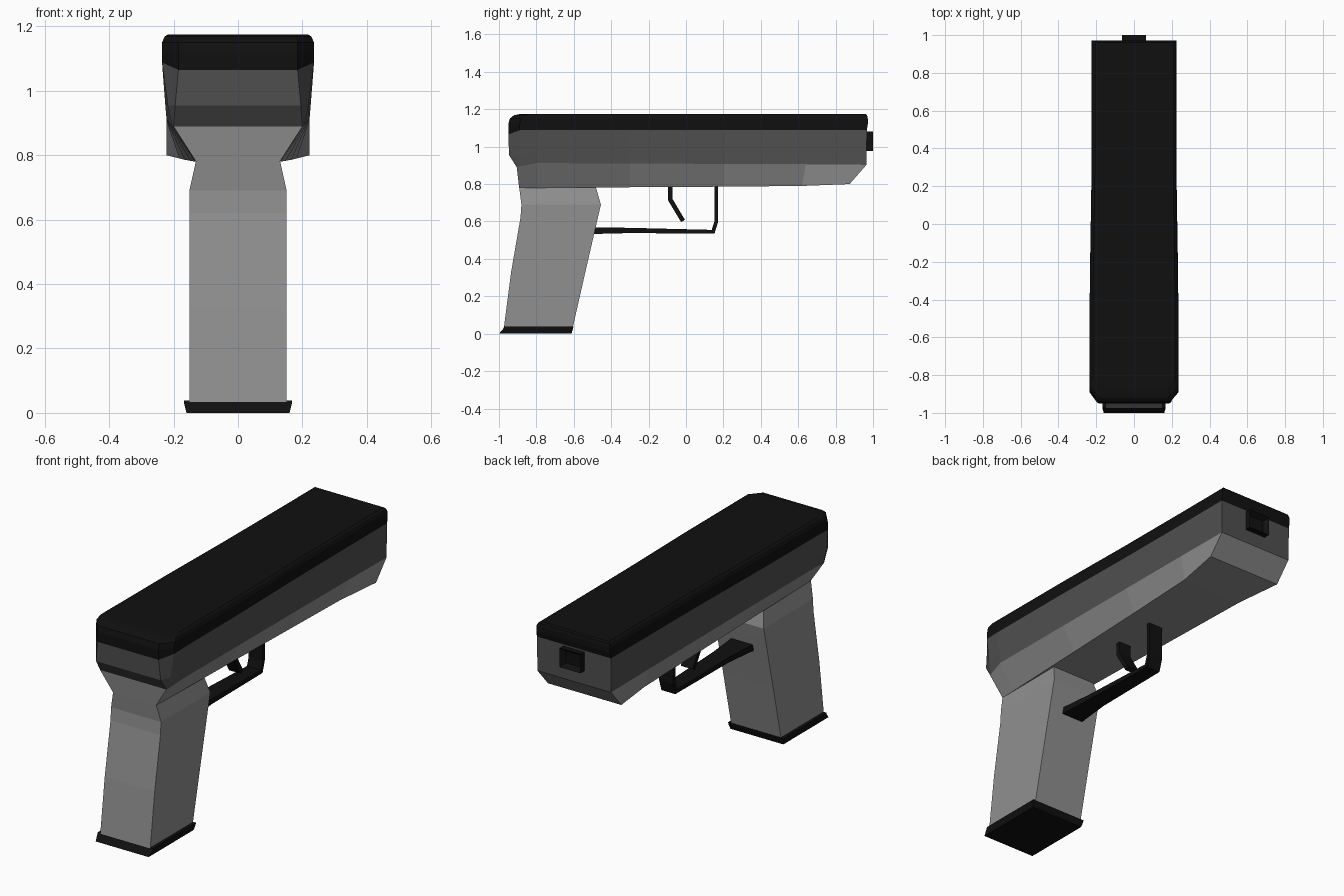
import bpy
import bmesh
from mathutils import Vector

cube = bpy.data.objects.get("Cube")
if cube:
    bpy.data.objects.remove(cube, do_unlink=True)


def material(name, v):
    m = bpy.data.materials.new(name)
    m.use_nodes = True
    m.diffuse_color = (v, v, v, 1)
    bsdf = m.node_tree.nodes["Principled BSDF"]
    bsdf.inputs["Base Color"].default_value = (v, v, v, 1)
    bsdf.inputs["Roughness"].default_value = 0.7
    return m


BLACK = material("black", 0.005)
DARK = material("dark grey", 0.08)
GREY = material("mid grey", 0.28)


def finish(name, bm, mats):
    bmesh.ops.recalc_face_normals(bm, faces=bm.faces)
    me = bpy.data.meshes.new(name)
    bm.to_mesh(me)
    bm.free()
    for m in mats:
        me.materials.append(m)
    ob = bpy.data.objects.new(name, me)
    bpy.context.collection.objects.link(ob)
    return ob


def loft(name, rows, mats):
    """Skin rows of (half width, y, z) points, mirrored across x, and cap both ends."""
    bm = bmesh.new()
    rings = []
    for row in rows:
        pts = [(x, y, z) for x, y, z in row] + [(-x, y, z) for x, y, z in reversed(row)]
        rings.append([bm.verts.new(p) for p in pts])
    n = len(rings[0])
    for a, b in zip(rings, rings[1:]):
        for i in range(n):
            j = (i + 1) % n
            bm.faces.new((a[i], a[j], b[j], b[i]))
    for ring in (rings[0], rings[-1]):
        for i in range(n // 2 - 1):
            bm.faces.new((ring[i], ring[i + 1], ring[n - 2 - i], ring[n - 1 - i]))
    return finish(name, bm, mats)


def strap(name, path, mat):
    """Flat bar along a side path of (y, z, thickness, half width)."""
    pts = [Vector((0, p[0], p[1])) for p in path]
    rows = []
    for i, (y, z, t, w) in enumerate(path):
        d = []
        if i > 0:
            d.append((pts[i] - pts[i - 1]).normalized())
        if i < len(pts) - 1:
            d.append((pts[i + 1] - pts[i]).normalized())
        tangent = sum(d, Vector()).normalized()
        nrm = Vector((0, -tangent.z, tangent.y)) * (t / 2 / max(0.5, tangent.dot(d[0])))
        rows.append([(w, y + nrm.y, z + nrm.z), (w, y - nrm.y, z - nrm.z)])
    return loft(name, rows, [mat])


# Shared outlines, listed from rear to front
seam = [(.185, -.95, 1.065), (.236, -.89, 1.088), (.236, -.8, 1.09), (.234, -.3, 1.09),
        (.226, .2, 1.09), (.224, .64, 1.09), (.224, .967, 1.09)]
waist = [(.2, -.905, .89), (.205, -.895, .893), (.222, -.8, .912), (.222, -.3, .91),
         (.222, .2, .908), (.222, .64, .906), (.222, .965, .903)]
belly = [(.13, -.892, .78), (.13, -.885, .78), (.133, -.8, .78), (.149, -.3, .783),
         (.166, .2, .786), (.182, .62, .79), (.222, .875, .8)]


def slide_row(dx, dy_rear, dy_front, z):
    row = [(x - dx, y, z) for x, y, _ in seam]
    row[0] = (row[0][0], -.95 + dy_rear, z)
    row[1] = (row[1][0], -.89 + dy_rear, z)
    row[-1] = (row[-1][0], .972 - dy_front, z)
    return row


# Slide with rounded top edges
loft("slide", [
    slide_row(.018, .065, .012, 1.175),
    slide_row(.008, .03, .004, 1.168),
    slide_row(.0, .008, .0, 1.15),
    slide_row(.0, .0, .0, 1.12),
    seam], [BLACK])

# Upper frame, with the rear creased above the waist
crease = [(.195, -.946, .955), (.218, -.895, .955)]
crease += [(s[0] * .35 + w[0] * .65, s[1] * .35 + w[1] * .65, .97)
           for s, w in zip(seam[2:], waist[2:])]
loft("upper_frame", [seam, crease, waist], [DARK])

# Lower frame, flaring to full width at the front
loft("lower_frame", [waist, belly], [GREY])

# Grip: (half width, rear y, front y, z)
grip = [(.13, -.892, -.482, .785), (.151, -.88, -.455, .69), (.151, -.885, -.471, .62),
        (.151, -.935, -.538, .33), (.151, -.974, -.606, .03)]
loft("grip", [[(w, a, z), (w, b, z)] for w, a, b, z in grip], [GREY])

# Magazine base plate
base = [(.167, -.972, -.602, .038), (.167, -.976, -.604, .028), (.16, -1.0, -.612, 0)]
loft("magazine_base", [[(w, a, z), (w, b, z)] for w, a, b, z in base], [BLACK])

# Trigger guard and trigger
strap("trigger_guard", [(-.5, .551, .036, .066), (-.3, .552, .028, .05), (.145, .545, .02, .042),
                        (.162, .6, .02, .042), (.162, .795, .02, .042)], BLACK)
strap("trigger", [(-.085, .795, .024, .036), (-.083, .715, .024, .036),
                  (-.016, .603, .024, .036)], BLACK)

# Muzzle block with a square recess
bm = bmesh.new()
bmesh.ops.create_cube(bm, size=1)
for v in bm.verts:
    v.co = (v.co.x * .126, .975 + v.co.y * .05, 1.03 + v.co.z * .104)
front = [f for f in bm.faces if f.normal.y > .9]
bmesh.ops.inset_region(bm, faces=front, thickness=.027)
bmesh.ops.translate(bm, verts=front[0].verts, vec=(0, -.025, 0))
finish("muzzle", bm, [BLACK])
